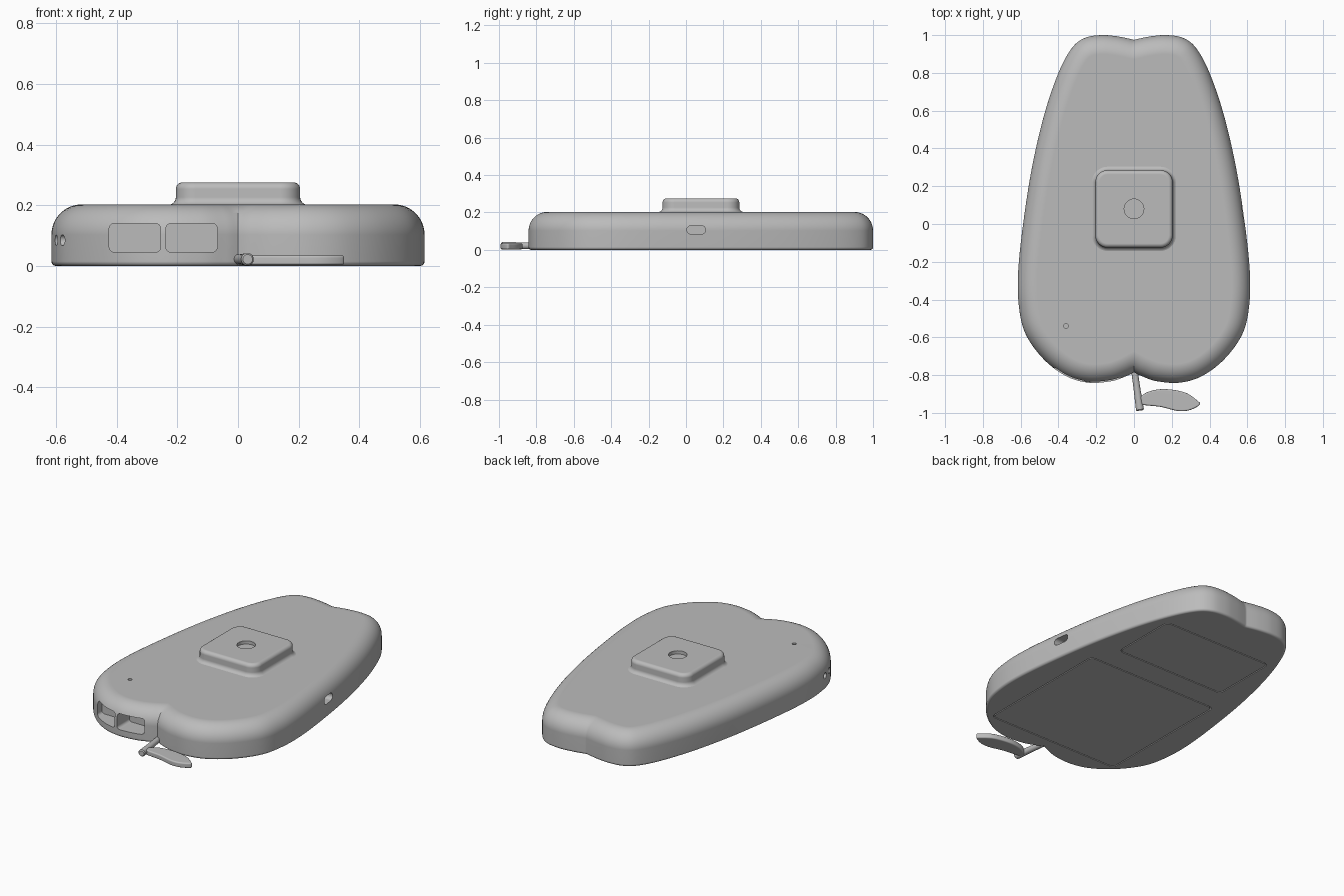
import bpy, bmesh, math
from mathutils import Vector, Matrix

old = bpy.data.objects.get("Cube")
if old:
    bpy.data.objects.remove(old)

GREY = bpy.data.materials.new("plain grey")
GREY.use_nodes = True
GREY.diffuse_color = (0.5, 0.5, 0.5, 1)
GREY.node_tree.nodes["Principled BSDF"].inputs["Base Color"].default_value = (0.5, 0.5, 0.5, 1)

# Local axes turned so that an extrusion runs along world -y or +x
ALONG_FRONT = Matrix.Rotation(math.pi / 2, 4, 'X')
ALONG_SIDE = Matrix(((0, 0, 1, 0), (1, 0, 0, 0), (0, 1, 0, 0), (0, 0, 0, 1)))


def spline(points, closed=False, steps=8):
    """Smooth curve through 2D points."""
    p = [Vector(q) for q in points]
    n = len(p)
    get = (lambda i: p[i % n]) if closed else (lambda i: p[max(0, min(n - 1, i))])
    out = []
    for i in range(n if closed else n - 1):
        a, b, c, d = (get(i + k) for k in (-1, 0, 1, 2))
        for s in range(steps):
            t = s / steps
            out.append(0.5 * (2 * b + (c - a) * t + (2 * a - 5 * b + 4 * c - d) * t ** 2
                              + (3 * b - a - 3 * c + d) * t ** 3))
    return out if closed else out + [p[-1]]


def rounded_rect(cx, cy, w, h, r, seg=8):
    out = []
    for k, (sx, sy) in enumerate(((1, 1), (-1, 1), (-1, -1), (1, -1))):
        for s in range(seg + 1):
            a = math.pi / 2 * (k + s / seg)
            out.append(Vector((cx + sx * (w / 2 - r) + r * math.cos(a),
                               cy + sy * (h / 2 - r) + r * math.sin(a))))
    return [p for i, p in enumerate(out) if (p - out[i - 1]).length > 1e-5]


def circle(cx, cy, r):
    return rounded_rect(cx, cy, 2 * r, 2 * r, r)


def inset(outline, d):
    """Shift a counter-clockwise outline inward by d."""
    out, n = [], len(outline)
    for i, p in enumerate(outline):
        e1 = (p - outline[i - 1]).normalized()
        e2 = (outline[(i + 1) % n] - p).normalized()
        n1, n2 = Vector((-e1.y, e1.x)), Vector((-e2.y, e2.x))
        m = (n1 + n2).normalized()
        out.append(p + m * d / max(0.5, m.dot(n1)))
    return out


def arc(ci, cz, r, a0, a1, seg=8):
    """Quarter of a profile, as (inset, height) pairs."""
    return [(ci + r * math.cos(math.radians(a0 + (a1 - a0) * s / seg)),
             cz + r * math.sin(math.radians(a0 + (a1 - a0) * s / seg))) for s in range(seg + 1)]


def loft(name, outline, profile, matrix=None):
    """Stack inset copies of an outline and cap both ends."""
    bm = bmesh.new()
    rings = [[bm.verts.new((p.x, p.y, z)) for p in inset(outline, d)] for d, z in profile]
    n = len(outline)
    for lo, hi in zip(rings, rings[1:]):
        for i in range(n):
            j = (i + 1) % n
            bm.faces.new((lo[i], lo[j], hi[j], hi[i]))
    bm.faces.new(rings[0][::-1])
    bm.faces.new(rings[-1])
    if matrix:
        bm.transform(matrix)
    me = bpy.data.meshes.new(name)
    bm.to_mesh(me)
    bm.free()
    me.materials.append(GREY)
    ob = bpy.data.objects.new(name, me)
    bpy.context.collection.objects.link(ob)
    return ob


def finish(ob, cutters=()):
    """Cut the openings, then smooth all but the hard edges."""
    bpy.ops.object.select_all(action='DESELECT')
    bpy.context.view_layer.objects.active = ob
    ob.select_set(True)
    for c in cutters:
        c.hide_render = True
        mod = ob.modifiers.new("opening", 'BOOLEAN')
        mod.operation, mod.solver, mod.object = 'DIFFERENCE', 'EXACT', c
        bpy.ops.object.modifier_apply(modifier=mod.name)
        bpy.data.objects.remove(c)
    bpy.ops.object.shade_smooth_by_angle(angle=math.radians(35))
    mod = ob.modifiers.new("even shading", 'WEIGHTED_NORMAL')
    mod.keep_sharp = True


# Body: notched, tapering slab with a rounded upper rim
half = spline([(0, -0.785), (0.04, -0.805), (0.12, -0.832), (0.24, -0.84), (0.36, -0.805),
               (0.48, -0.714), (0.575, -0.58), (0.61, -0.43), (0.613, -0.25), (0.587, 0),
               (0.54, 0.3), (0.475, 0.58), (0.4, 0.8), (0.33, 0.93), (0.26, 0.985),
               (0.17, 1.0), (0.08, 0.992), (0, 0.975)])
outline = half + [Vector((-p.x, p.y)) for p in half[-2:0:-1]]
body = loft("body", outline, arc(0.015, 0.015, 0.015, 270, 180, 4) + arc(0.1, 0.103, 0.1, 180, 90, 12))

# Openings: front ports, side slot, side holes, pinhole, underside recesses
cutters = [loft("port_cutter", rounded_rect(x, 0.093, 0.17, 0.095, 0.018), [(0, 0.72), (0, 0.95)], ALONG_FRONT)
           for x in (-0.34, -0.153)]
cutters.append(loft("slot_cutter", rounded_rect(0.055, 0.107, 0.1, 0.045, 0.022),
                    [(0, 0.53), (0, 0.7)], ALONG_SIDE))
cutters += [loft("hole_cutter", circle(y, 0.085, 0.018), [(0, -0.7), (0, -0.54)], ALONG_SIDE)
            for y in (-0.57, -0.5)]
cutters.append(loft("pinhole_cutter", circle(-0.36, -0.54, 0.012), [(0, 0.16), (0, 0.25)]))
panels = {"large_panel": (0, -0.275, 0.89, 0.87, 0.03), "small_panel": (0, 0.52, 0.74, 0.42, 0.03)}
for spec in panels.values():
    cutters.append(loft("recess_cutter", rounded_rect(*spec), [(0, -0.05), (0, 0.015)]))
finish(body, cutters)

# Underside panels with a thin gap around them
for name, spec in panels.items():
    finish(loft(name, rounded_rect(*spec), [(0.006, 0), (0.006, 0.016)]))

# Raised square button block with a flared foot and a shallow round dimple
block = loft("button_block", rounded_rect(0, 0.08, 0.41, 0.41, 0.065),
             [(-0.025, 0.19)] + arc(-0.025, 0.227, 0.025, 270, 360, 6) + arc(0.022, 0.254, 0.022, 180, 90, 6))
finish(block, [loft("dimple_cutter", circle(0, 0.08, 0.052), [(0, 0.256), (0, 0.35)])])

# Stem: slim rod from the front notch
start, end = Vector((0, -0.76, 0.022)), Vector((0.032, -0.988, 0.022))
axis = end - start
turn = Matrix.Translation(start) @ axis.to_track_quat('Z', 'Y').to_matrix().to_4x4()
finish(loft("stem", circle(0, 0, 0.021), [(0.004, 0), (0.003, axis.length * 0.5), (0, axis.length - 0.006),
                                          (0.005, axis.length)], turn))

# Leaf: flat pointed oval with soft edges, joined to the stem
leaf = spline([(0.02, -0.94), (0.045, -0.957), (0.14, -0.968), (0.233, -0.99), (0.296, -0.985),
               (0.348, -0.957), (0.335, -0.935), (0.27, -0.892), (0.165, -0.874), (0.085, -0.885),
               (0.04, -0.91)], closed=True, steps=6)
finish(loft("leaf", leaf, arc(0.008, 0.011, 0.008, 270, 180, 4) + arc(0.008, 0.027, 0.008, 180, 90, 4)))
